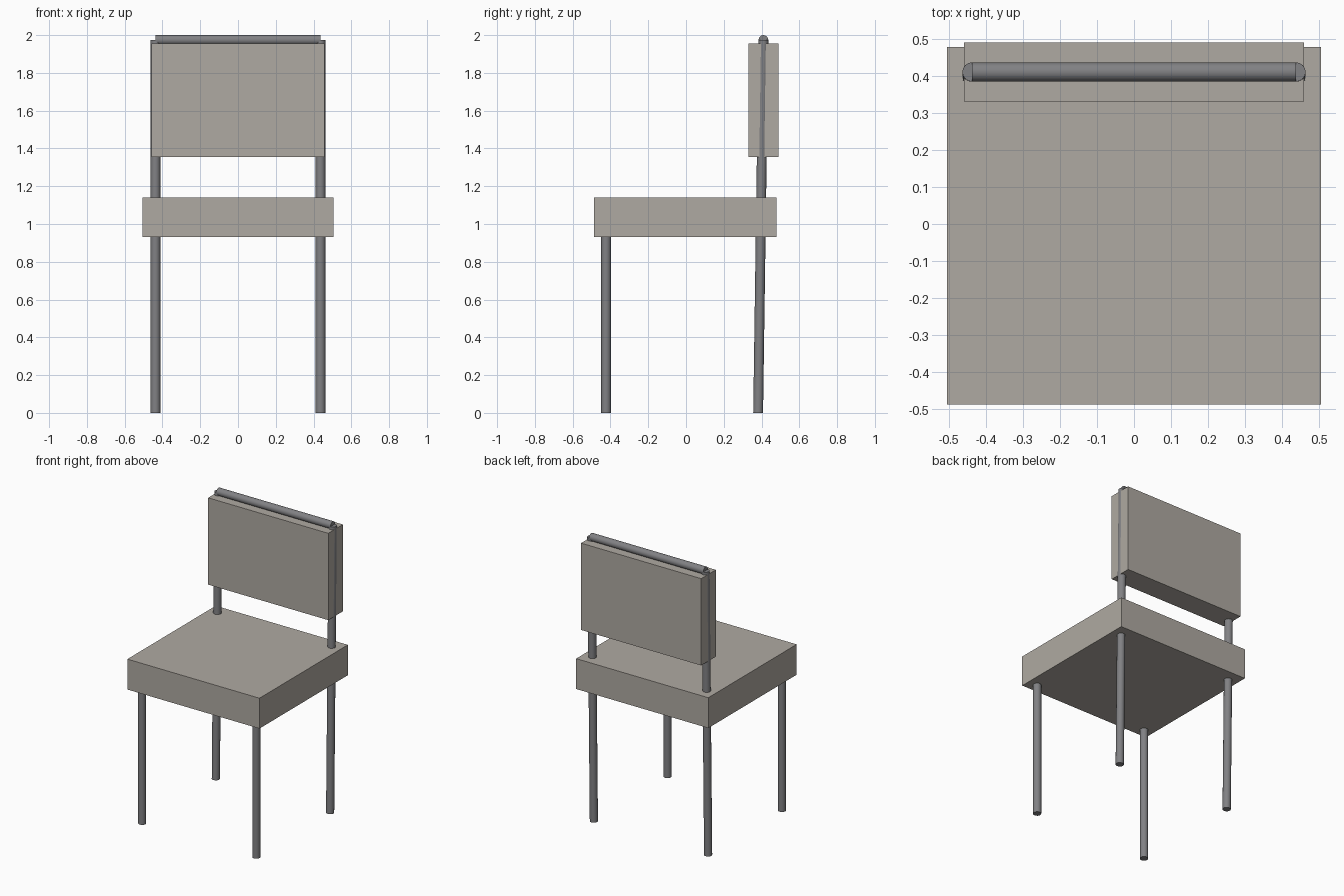
import bpy
import math
from mathutils import Vector

cube = bpy.data.objects.get("Cube")
if cube:
    bpy.data.objects.remove(cube, do_unlink=True)


def make_material(name, color):
    mat = bpy.data.materials.new(name)
    mat.use_nodes = True
    mat.diffuse_color = (*color, 1)
    mat.node_tree.nodes["Principled BSDF"].inputs["Base Color"].default_value = (*color, 1)
    return mat


fabric = make_material("warm grey upholstery", (0.43, 0.40, 0.36))
metal = make_material("grey metal", (0.22, 0.22, 0.23))
RADIUS = 0.026


def box(name, low, high, mat):
    low, high = Vector(low), Vector(high)
    bpy.ops.mesh.primitive_cube_add(size=1, location=(low + high) / 2)
    obj = bpy.context.object
    obj.name = name
    obj.scale = high - low
    bpy.ops.object.transform_apply(location=False, rotation=False, scale=True)
    obj.data.materials.append(mat)


def tube(name, start, end, mat):
    start, end = Vector(start), Vector(end)
    axis = end - start
    bpy.ops.mesh.primitive_cylinder_add(vertices=16, radius=RADIUS, depth=axis.length,
                                        location=(start + end) / 2)
    obj = bpy.context.object
    obj.name = name
    obj.rotation_euler = axis.to_track_quat('Z', 'Y').to_euler()
    obj.data.materials.append(mat)
    bpy.ops.object.shade_smooth_by_angle(angle=math.radians(35))


# Cushions
box("seat", (-0.505, -0.487, 0.93), (0.505, 0.478, 1.14), fabric)
box("backrest", (-0.459, 0.33, 1.355), (0.459, 0.49, 1.955), fabric)

# Front legs and slightly leaning rear posts
for side, x in (("left", 0.437), ("right", -0.437)):
    tube(f"front_leg_{side}", (x, -0.423, 0), (x, -0.423, 0.95), metal)
    tube(f"rear_post_{side}", (x, 0.382, 0), (x, 0.41, 1.974), metal)

# Rail across the top of the backrest
tube("top_rail", (-0.437, 0.41, 1.974), (0.437, 0.41, 1.974), metal)
